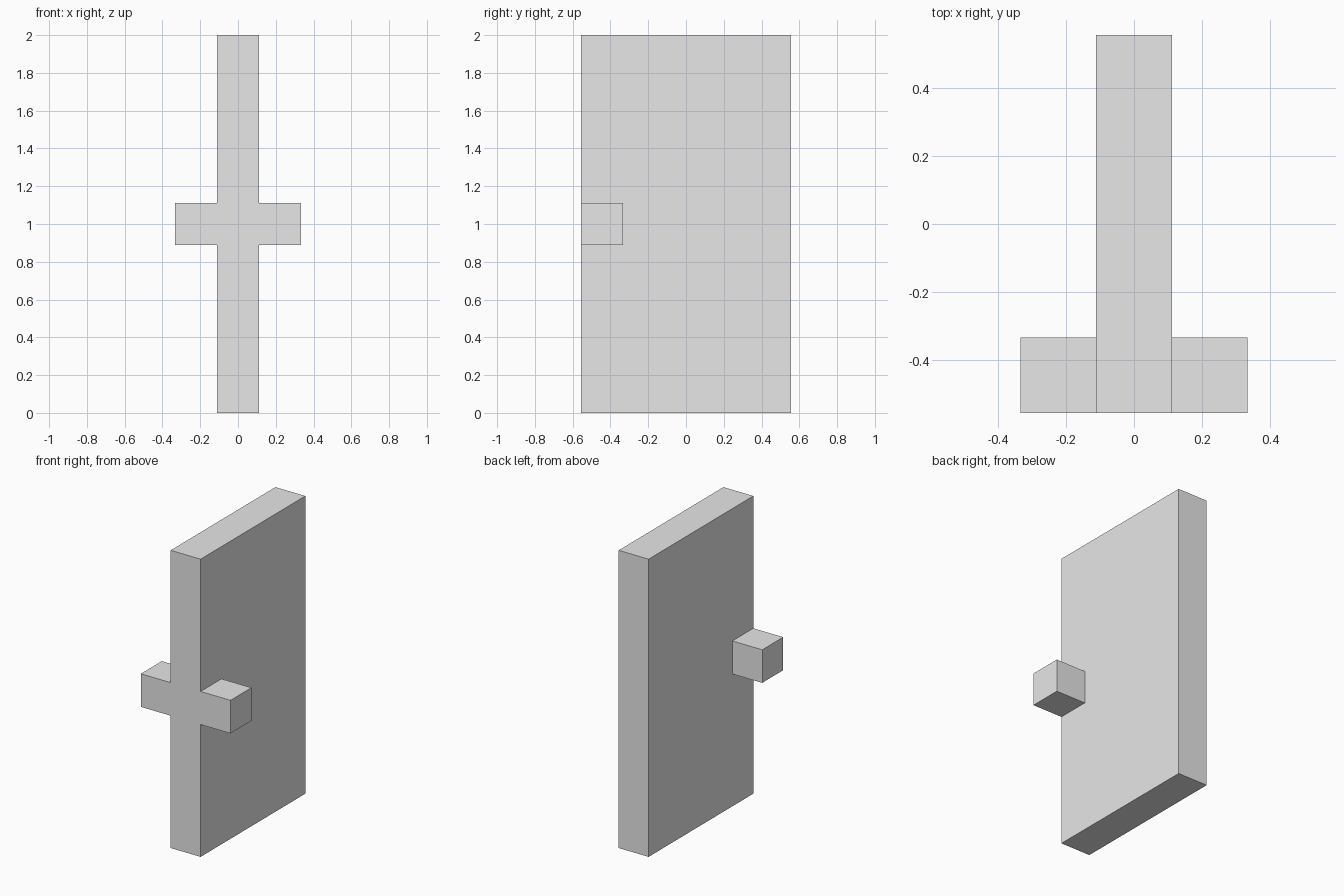
import bpy
import bmesh
from mathutils import Matrix, Vector

default = bpy.data.objects.get("Cube")
if default:
    bpy.data.objects.remove(default, do_unlink=True)

U = 2 / 9  # module: the slab is 1 x 5 x 9 modules

# Plain grey material
grey = bpy.data.materials.new("light_grey")
grey.use_nodes = True
colour = (0.8, 0.8, 0.8, 1)
grey.diffuse_color = colour
grey.node_tree.nodes["Principled BSDF"].inputs["Base Color"].default_value = colour

# Upright slab standing on the ground
bm = bmesh.new()
place = Matrix.Translation((0, 0, 1)) @ Matrix.Diagonal((U, 5 * U, 9 * U, 1))
bmesh.ops.create_cube(bm, size=1, matrix=place)


def cut(point, normal):
    geom = bm.verts[:] + bm.edges[:] + bm.faces[:]
    bmesh.ops.bisect_plane(bm, geom=geom, plane_co=point, plane_no=normal)


# Mark out a square at mid height on the front edge of both sides
cut((0, -1.5 * U, 0), (0, 1, 0))
for side in (-1, 1):
    cut((0, 0, 1 + side * U / 2), (0, 0, 1))

# Pull a square peg out of each side
bm.normal_update()
for side in (-1, 1):
    patch = [f for f in bm.faces
             if f.normal.x * side > 0.9
             and f.calc_center_median().y < -1.5 * U
             and abs(f.calc_center_median().z - 1) < U / 2]
    pulled = bmesh.ops.extrude_face_region(bm, geom=patch)["geom"]
    bmesh.ops.delete(bm, geom=patch, context="FACES_ONLY")
    tip = [v for v in pulled if isinstance(v, bmesh.types.BMVert)]
    bmesh.ops.translate(bm, verts=tip, vec=Vector((side * U, 0, 0)))

# Merge the leftover flat cuts
bmesh.ops.recalc_face_normals(bm, faces=bm.faces[:])
bmesh.ops.dissolve_limit(bm, angle_limit=0.01, verts=bm.verts[:], edges=bm.edges[:])

mesh = bpy.data.meshes.new("slab_with_side_pegs")
bm.to_mesh(mesh)
bm.free()
mesh.materials.append(grey)
slab = bpy.data.objects.new("slab_with_side_pegs", mesh)
bpy.context.collection.objects.link(slab)
